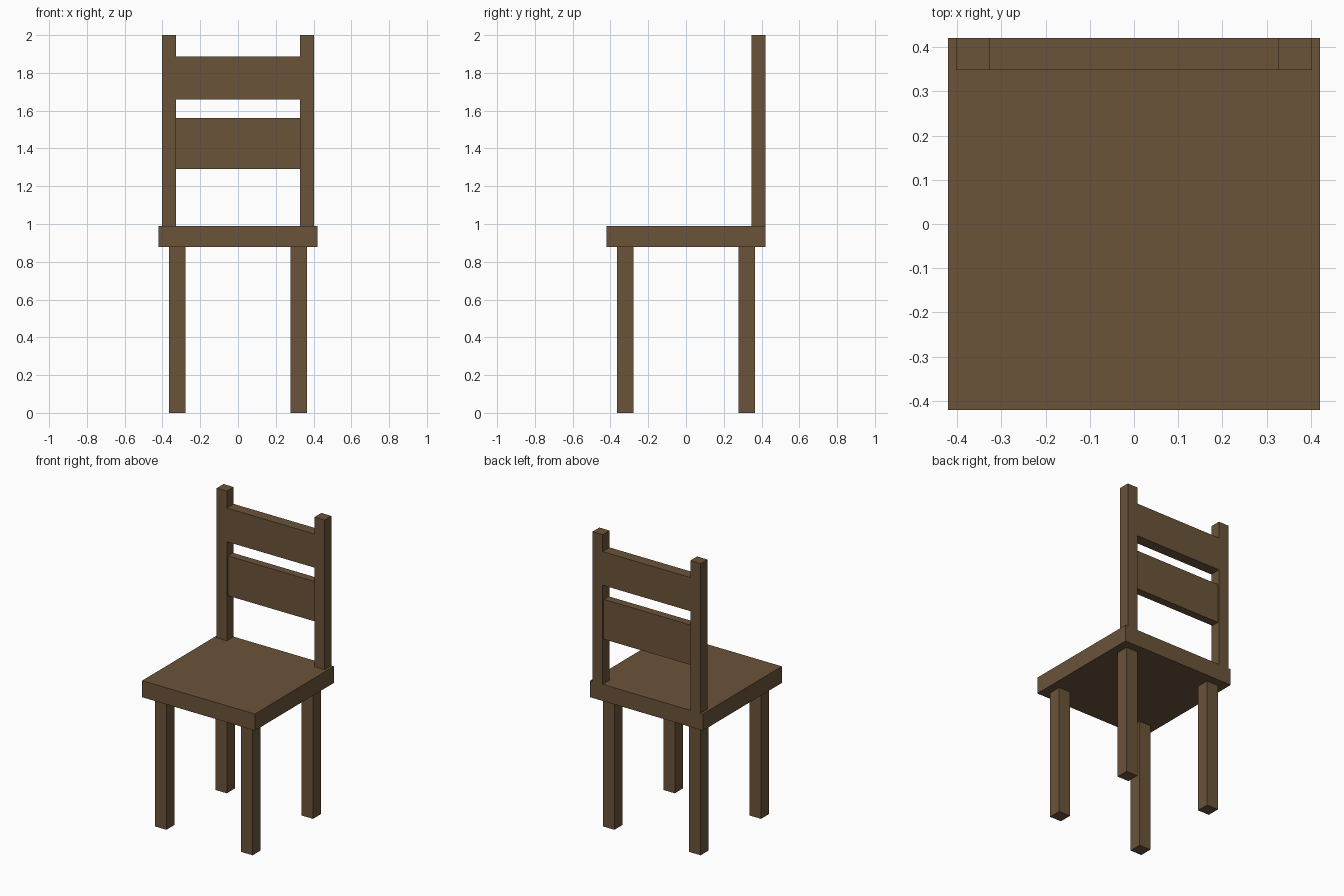
import bpy, bmesh

if "Cube" in bpy.data.objects:
    bpy.data.objects.remove(bpy.data.objects["Cube"])

wood = bpy.data.materials.new("brown wood")
wood.diffuse_color = (0.147, 0.087, 0.042, 1.0)
wood.use_nodes = True
wood.node_tree.nodes["Principled BSDF"].inputs["Base Color"].default_value = wood.diffuse_color


def add_object(name, bm):
    bmesh.ops.recalc_face_normals(bm, faces=bm.faces)
    mesh = bpy.data.meshes.new(name)
    bm.to_mesh(mesh)
    bm.free()
    mesh.materials.append(wood)
    obj = bpy.data.objects.new(name, mesh)
    bpy.context.collection.objects.link(obj)
    return obj


def add_box(name, lo, hi):
    bm = bmesh.new()
    bmesh.ops.create_cube(bm, size=1.0)
    for v in bm.verts:
        v.co = [(a + b) / 2 + c * (b - a) for a, b, c in zip(lo, hi, v.co)]
    return add_object(name, bm)


SEAT = 0.421                       # half width of the seat
SEAT_BOTTOM, SEAT_TOP = 0.878, 0.99
POST_IN, POST_OUT = 0.327, 0.403   # back post, inner and outer x
BACK_FRONT = 0.348                 # front face of the backrest
LEG_IN, LEG_OUT = 0.279, 0.365

# Seat slab
add_box("seat", (-SEAT, -SEAT, SEAT_BOTTOM), (SEAT, SEAT, SEAT_TOP))

# Four square legs
for side, sx in (("left", -1), ("right", 1)):
    for end, sy in (("front", -1), ("back", 1)):
        xs = sorted((sx * LEG_IN, sx * LEG_OUT))
        ys = sorted((sy * LEG_IN, sy * LEG_OUT))
        add_box(f"{end}_{side}_leg", (xs[0], ys[0], 0), (xs[1], ys[1], SEAT_BOTTOM))

# Backrest frame: two posts and the flush top rail, one extruded H profile
half = [(POST_IN, 1.659), (POST_IN, SEAT_TOP), (POST_OUT, SEAT_TOP),
        (POST_OUT, 2.0), (POST_IN, 2.0), (POST_IN, 1.886)]
profile = half + [(-x, z) for x, z in reversed(half)]
bm = bmesh.new()
face = bm.faces.new([bm.verts.new((x, BACK_FRONT, z)) for x, z in profile])
result = bmesh.ops.extrude_face_region(bm, geom=[face])
new_verts = [g for g in result["geom"] if isinstance(g, bmesh.types.BMVert)]
bmesh.ops.translate(bm, verts=new_verts, vec=(0, SEAT - BACK_FRONT, 0))
add_object("backrest_frame", bm)

# Lower back rail, slightly thinner than the posts
add_box("lower_back_rail", (-POST_IN, BACK_FRONT + 0.01, 1.291),
        (POST_IN, SEAT - 0.01, 1.56))
